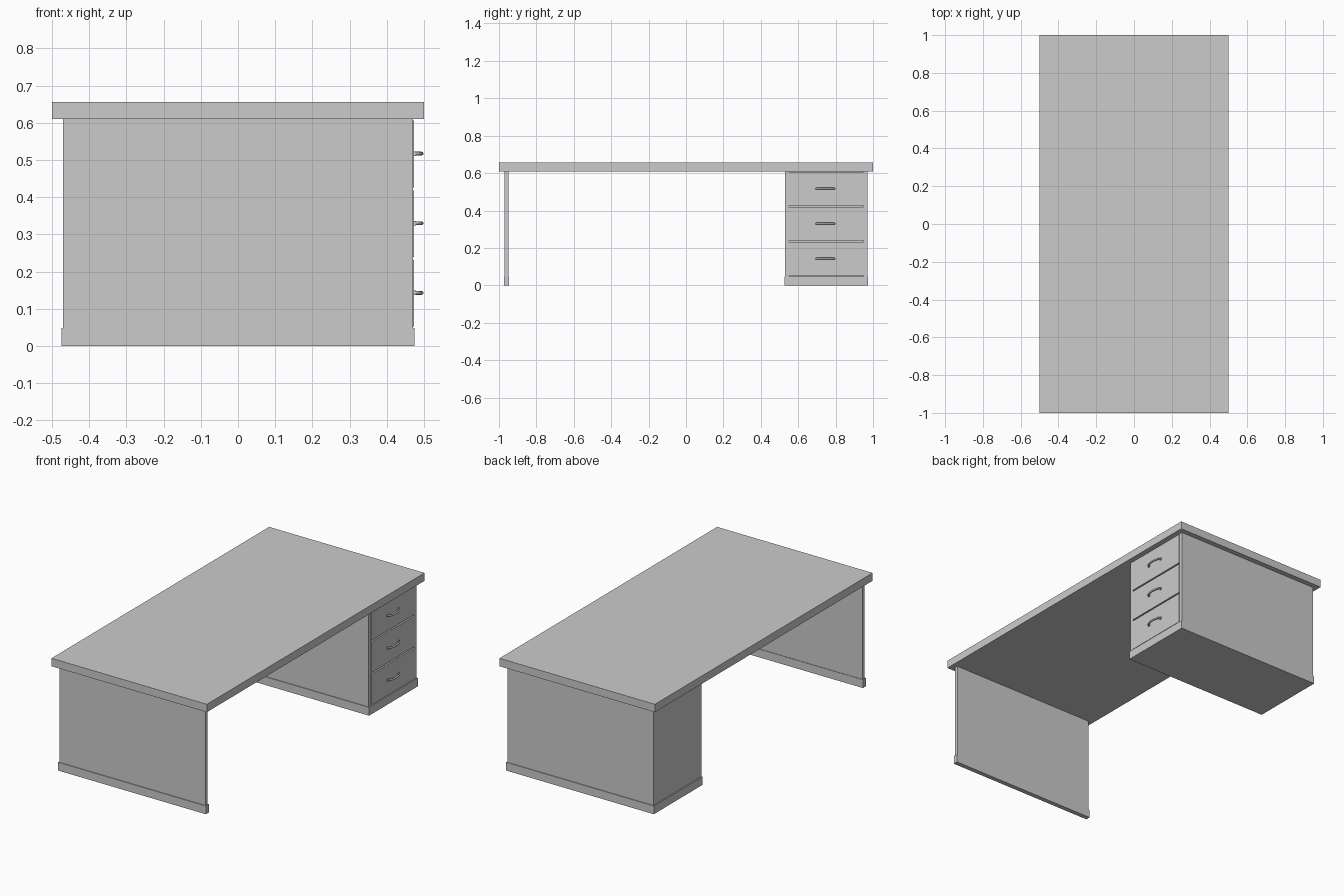
import bpy, math

if "Cube" in bpy.data.objects:
    bpy.data.objects.remove(bpy.data.objects["Cube"])


def box(name, x0, x1, y0, y1, z0, z1):
    bpy.ops.mesh.primitive_cube_add(size=1, location=((x0 + x1) / 2, (y0 + y1) / 2, (z0 + z1) / 2))
    ob = bpy.context.object
    ob.name = name
    ob.scale = (x1 - x0, y1 - y0, z1 - z0)
    bpy.ops.object.transform_apply(location=False, rotation=False, scale=True)
    return ob


def handle(name, y, z):
    # bow-shaped pull swept along a half-ellipse path
    cu = bpy.data.curves.new(name, 'CURVE')
    cu.dimensions = '3D'
    cu.bevel_depth = 0.005
    cu.bevel_resolution = 2
    cu.use_fill_caps = True
    sp = cu.splines.new('POLY')
    n = 12
    sp.points.add(n)
    for i, p in enumerate(sp.points):
        a = math.pi * i / n
        p.co = (0.471 + 0.023 * math.sin(a) ** 0.7, y - 0.05 * math.cos(a), z, 1)
    ob = bpy.data.objects.new(name, cu)
    bpy.context.collection.objects.link(ob)
    # small mounting feet
    for s in (-1, 1):
        box(name + "_foot", 0.470, 0.479, y + s * 0.05 - 0.006, y + s * 0.05 + 0.006, z - 0.006, z + 0.006)


TOP, BASE = 0.61, 0.048

# desktop
box("desktop", -0.5, 0.5, -1, 1, TOP, 0.656)

# end panel with plinth
box("end_panel", -0.47, 0.47, -0.970, -0.950, 0, TOP)
box("end_panel_plinth", -0.475, 0.475, -0.974, -0.947, 0, BASE)

# drawer pedestal: core, side panels and plinth
box("pedestal_core", -0.47, 0.455, 0.53, 0.97, 0.01, TOP)
for label, y in (("inner", 0.53), ("outer", 0.95)):
    box("pedestal_side_" + label, -0.47, 0.470, y, y + 0.02, 0.01, TOP)
box("pedestal_plinth", -0.475, 0.475, 0.526, 0.974, 0, BASE)

# drawer fronts and handles
pitch = (TOP - BASE) / 3
for i in range(3):
    z0 = BASE + i * pitch
    box(f"drawer_front_{i + 1}", 0.44, 0.473, 0.551, 0.949, z0 + 0.004, z0 + pitch - 0.004)
    handle(f"drawer_handle_{i + 1}", 0.745, z0 + pitch / 2 + 0.001)
